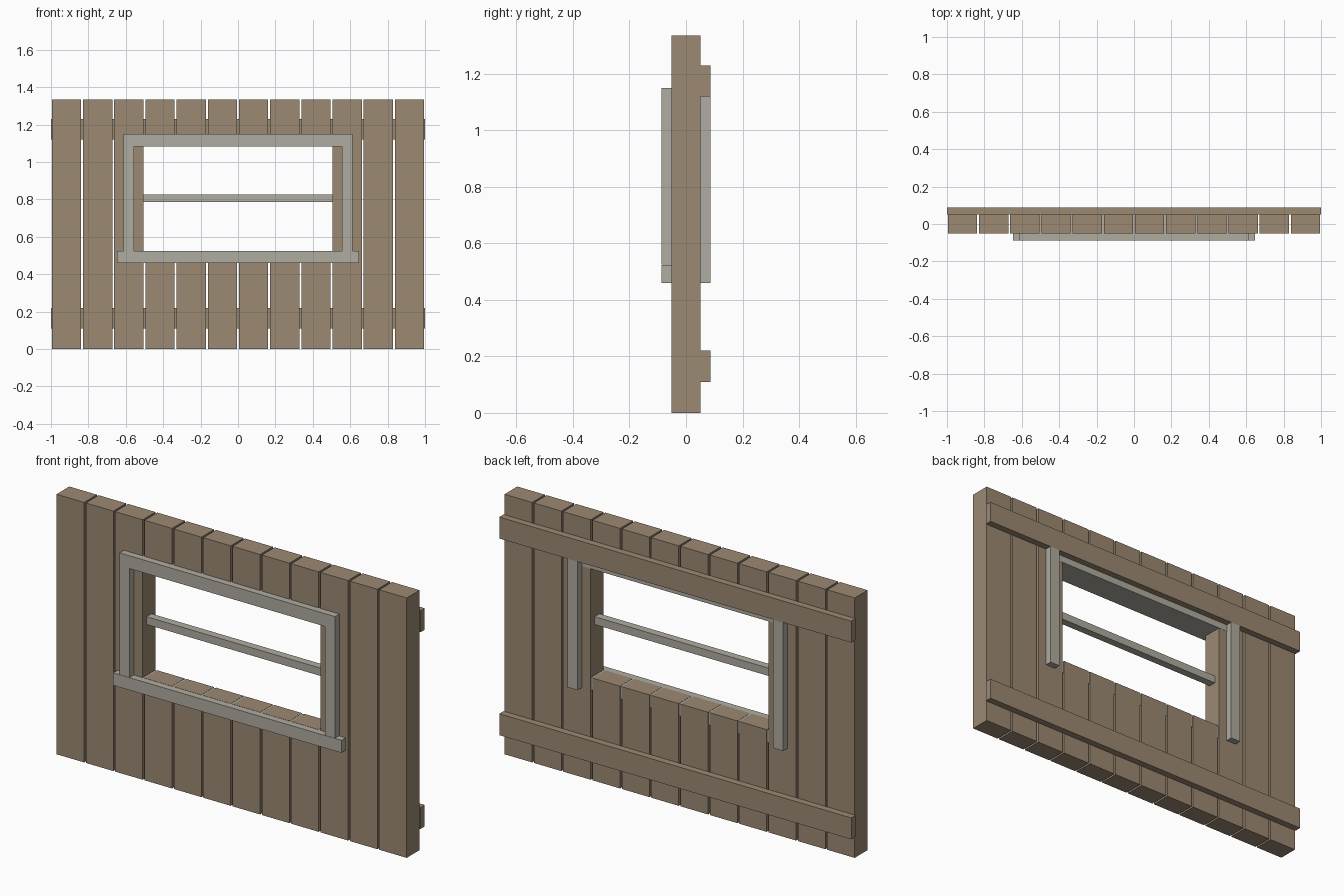
import bpy
import bmesh

old = bpy.data.objects.get("Cube")
if old:
    bpy.data.objects.remove(old, do_unlink=True)


def material(name, colour):
    mat = bpy.data.materials.new(name)
    mat.use_nodes = True
    mat.diffuse_color = colour
    mat.node_tree.nodes["Principled BSDF"].inputs["Base Color"].default_value = colour
    return mat


brown = material("brown wood", (0.332, 0.25, 0.171, 1))
grey = material("grey trim", (0.434, 0.413, 0.356, 1))


def box(name, xs, ys, zs, mat):
    """Flat-sided board between the given limits."""
    bm = bmesh.new()
    bmesh.ops.create_cube(bm, size=1)
    for v in bm.verts:
        v.co = [lim[0] if c < 0 else lim[1] for c, lim in zip(v.co, (xs, ys, zs))]
    mesh = bpy.data.meshes.new(name)
    bm.to_mesh(mesh)
    bm.free()
    mesh.materials.append(mat)
    obj = bpy.data.objects.new(name, mesh)
    bpy.context.collection.objects.link(obj)
    return obj


HEIGHT = 1.335
BACK = 0.052          # half thickness of the planks
OUT = 0.087           # reach of trim and rails
COUNT = 12
PITCH = 2 / COUNT
HALF = PITCH / 2 - 0.005
OPEN = (0.525, 1.085)  # bottom and top of the window opening
wall = (-BACK, BACK)

# Vertical planks, the middle six cut by the window opening
for i in range(COUNT):
    x = -1 + PITCH * (i + 0.5)
    span = (x - HALF, x + HALF)
    if abs(x) < 0.5:
        box("plank_lower", span, wall, (0, OPEN[0]), brown)
        box("plank_upper", span, wall, (OPEN[1], HEIGHT), brown)
    else:
        box("plank_full", span, wall, (0, HEIGHT), brown)

# Horizontal rails across the back
for name, z in (("rail_lower", 0.11), ("rail_upper", 1.12)):
    box(name, (-1, 1), (BACK, OUT), (z, z + 0.11), brown)

# Window head and sill, running through the wall
box("window_head", (-0.612, 0.612), (-OUT, BACK + 0.001), (OPEN[1] - 0.001, 1.15), grey)
box("window_sill", (-0.648, 0.648), (-OUT, BACK - 0.004), (0.46, OPEN[0] - 0.001), grey)

# Side trim, front and back
for side, label in ((1, "left"), (-1, "right")):
    xs = sorted((side * 0.555, side * 0.612))
    box("front_jamb_" + label, xs, (-OUT, -BACK), OPEN, grey)
    box("back_jamb_" + label, xs, (BACK, OUT), (0.46, 1.12), grey)

# Bar across the opening
box("window_bar", (-0.505, 0.505), (-0.02, 0.02), (0.785, 0.825), grey)
